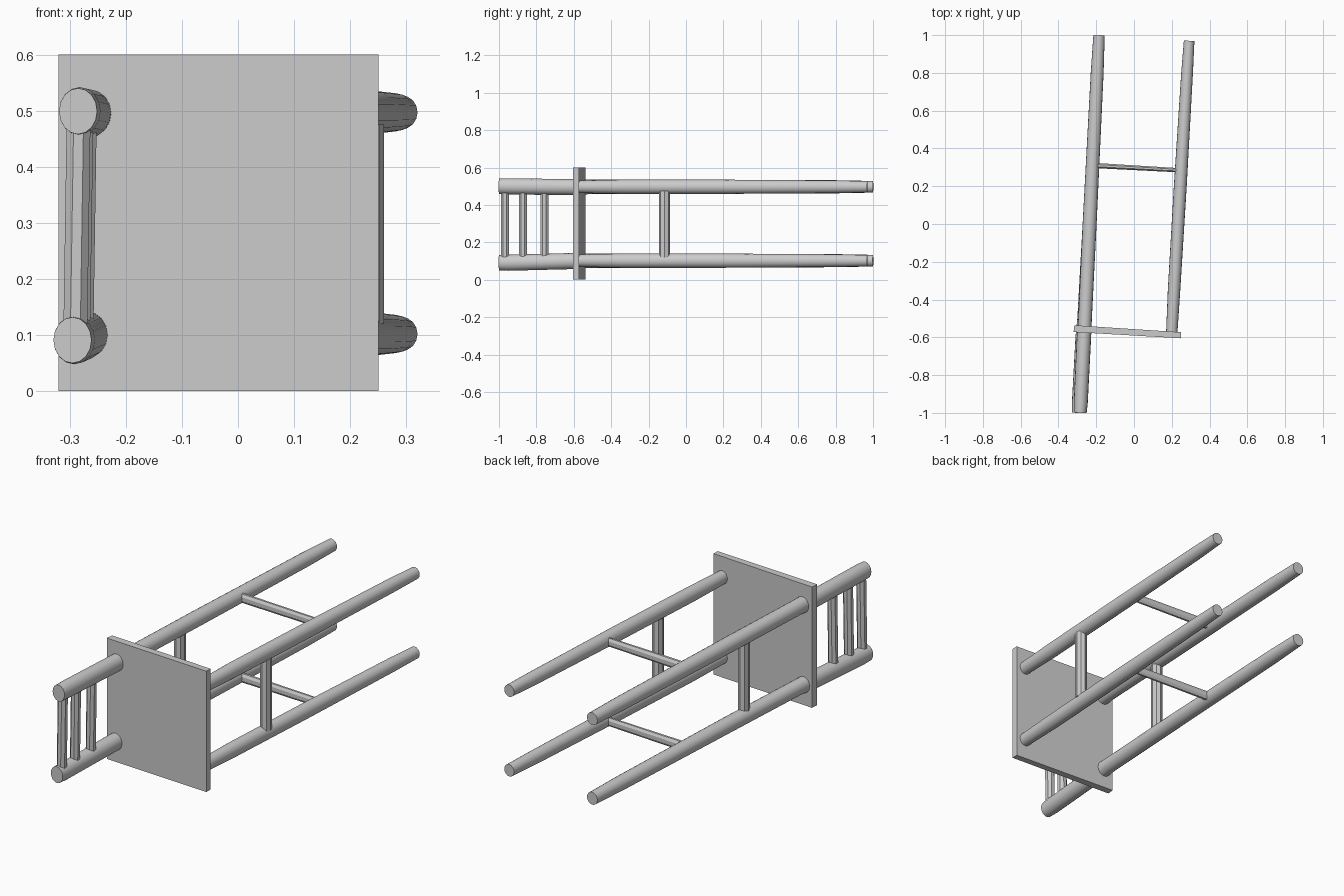
import bpy, bmesh, math
from mathutils import Vector

if "Cube" in bpy.data.objects:
    bpy.data.objects.remove(bpy.data.objects["Cube"])


def rod(name, stations, up, sides=16, smooth=True, turn=0.0):
    """Loft elliptical rings; each station is (centre, radius_across, radius_up)."""
    bm = bmesh.new()
    up = Vector(up)
    axis = (Vector(stations[-1][0]) - Vector(stations[0][0])).normalized()
    side = axis.cross(up).normalized()
    up = side.cross(axis).normalized()
    rings = []
    for c, ra, rb in stations:
        ring = []
        for i in range(sides):
            a = 2 * math.pi * i / sides + turn
            ring.append(bm.verts.new(Vector(c) + side * ra * math.cos(a) + up * rb * math.sin(a)))
        rings.append(ring)
    for a, b in zip(rings, rings[1:]):
        for i in range(sides):
            j = (i + 1) % sides
            bm.faces.new((a[i], a[j], b[j], b[i]))
    bm.faces.new(rings[0])
    bm.faces.new(rings[-1])
    return finish(name, bm, smooth)


def finish(name, bm, smooth=False):
    bmesh.ops.recalc_face_normals(bm, faces=bm.faces)
    me = bpy.data.meshes.new(name)
    bm.to_mesh(me)
    bm.free()
    ob = bpy.data.objects.new(name, me)
    bpy.context.collection.objects.link(ob)
    if smooth:
        bpy.ops.object.select_all(action='DESELECT')
        ob.select_set(True)
        bpy.context.view_layer.objects.active = ob
        bpy.ops.object.shade_smooth_by_angle(angle=math.radians(35))
    return ob


Z = (0, 0, 1)

# seat: thin slightly tilted slab, standing on edge
bm = bmesh.new()
outline = [(-0.32, -0.572), (0.25, -0.605), (0.25, -0.573), (-0.316, -0.536)]
low = [bm.verts.new((x, y, 0.0)) for x, y in outline]
high = [bm.verts.new((x, y, 0.6)) for x, y in outline]
bm.faces.new(low)
bm.faces.new(high)
for i in range(4):
    j = (i + 1) % 4
    bm.faces.new((low[i], low[j], high[j], high[i]))
finish("seat", bm)

# legs and side stretchers, one set per side
for tag, z, z_top, dx in (("left", 0.102, 0.091, -0.010), ("right", 0.497, 0.499, 0.0)):
    # back post runs through the seat and carries the backrest
    rod("back_post_" + tag, [
        ((-0.285 + dx, -1.0, z_top), 0.034, 0.041),
        ((-0.282 + dx, -0.95, z_top), 0.037, 0.043),
        ((-0.265 + dx * 0.7, -0.6, z - 0.002), 0.038, 0.043),
        ((-0.259 + dx * 0.5, -0.5, z), 0.036, 0.038),
        ((-0.235, 0.0, z), 0.037, 0.038),
        ((-0.195, 0.8, z), 0.034, 0.035),
        ((-0.185, 1.0, z), 0.030, 0.031)], Z)
    rod("front_leg_" + tag, [
        ((0.200, -0.575, z), 0.030, 0.033),
        ((0.212, -0.35, z), 0.033, 0.038),
        ((0.245, 0.2, z), 0.034, 0.038),
        ((0.281, 0.8, z), 0.031, 0.034),
        ((0.292, 0.97, z), 0.028, 0.030)], Z)
    rod("side_stretcher_" + tag, [
        ((-0.215, 0.310, z), 0.015, 0.024),
        ((0.25, 0.284, z), 0.012, 0.022)], Z, 8, False, math.pi / 8)

# front and back stretchers
for name, x in (("front_stretcher", 0.234), ("back_stretcher", -0.238)):
    rod(name, [((x, -0.115, 0.12), 0.030, 0.026),
               ((x, -0.115, 0.475), 0.030, 0.026)], (1, 0, 0), 8, False)

# backrest spindles
for i, (y, x) in enumerate(((-0.968, -0.284), (-0.872, -0.279), (-0.757, -0.273))):
    rod("back_spindle_%d" % (i + 1), [
        ((x - 0.006, y, 0.10), 0.024, 0.023),
        ((x, y, 0.49), 0.024, 0.023)], (1, 0, 0), 8, False, math.pi / 8)
